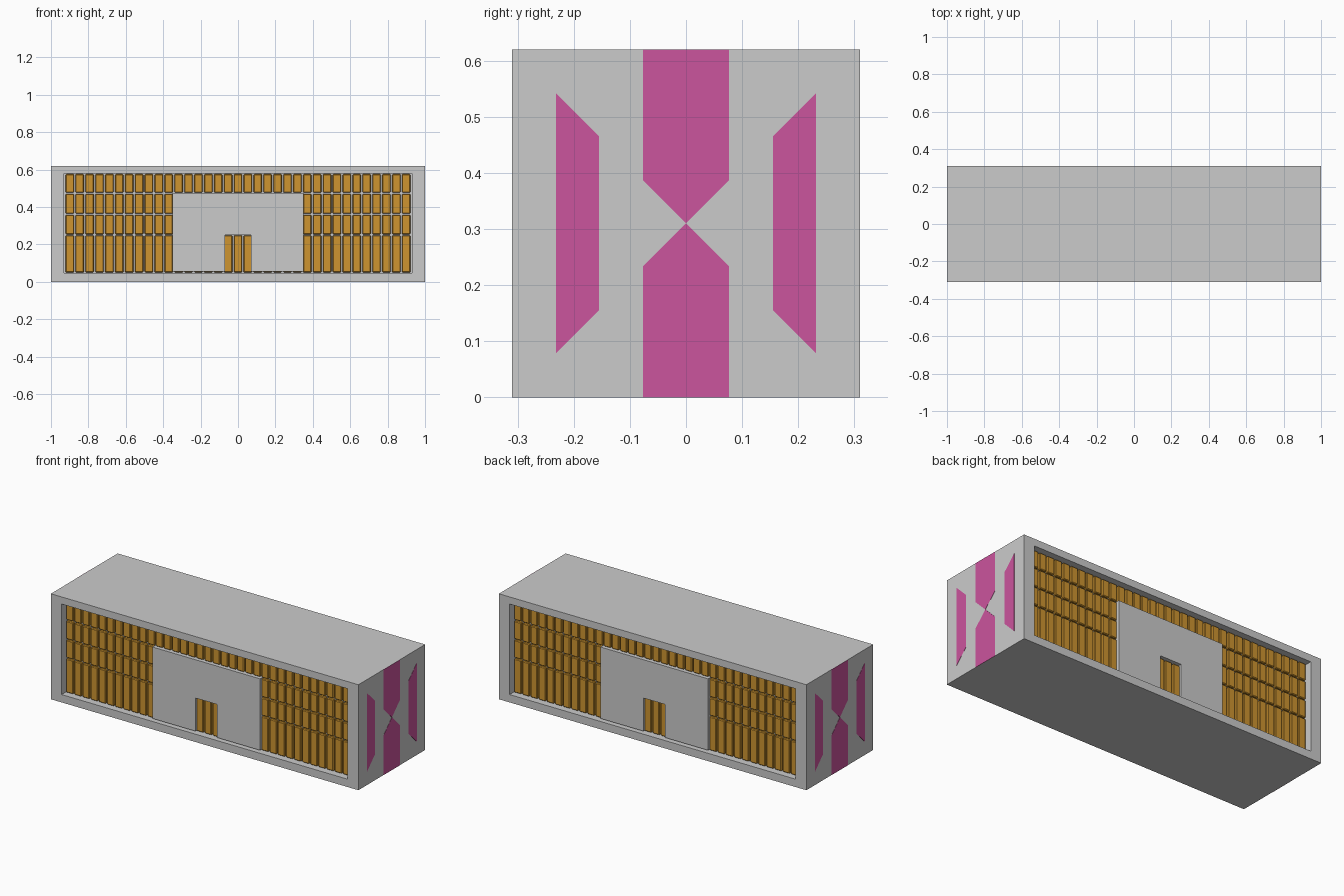
import bpy, bmesh
from mathutils import Vector

if "Cube" in bpy.data.objects:
    bpy.data.objects.remove(bpy.data.objects["Cube"])


def material(name, color):
    m = bpy.data.materials.new(name)
    m.diffuse_color = color
    m.use_nodes = True
    m.node_tree.nodes["Principled BSDF"].inputs["Base Color"].default_value = m.diffuse_color
    return m


ORANGE = material("orange", (0.62, 0.30, 0.03, 1))
PINK = material("pink", (0.60, 0.09, 0.34, 1))

HX, HY, H = 1.0, 0.31, 0.62      # body half length, half depth, height
RX, RZ0, RZ1 = 0.93, 0.046, 0.578  # recess outline
RECESS, SLAT_IN, PANEL_IN = 0.05, 0.03, 0.015


def finish(bm, name, mat=None):
    bmesh.ops.recalc_face_normals(bm, faces=bm.faces)
    me = bpy.data.meshes.new(name)
    bm.to_mesh(me)
    bm.free()
    ob = bpy.data.objects.new(name, me)
    bpy.context.collection.objects.link(ob)
    if mat:
        me.materials.append(mat)
    return ob


def box(bm, x0, x1, y0, y1, z0, z1):
    vs = bmesh.ops.create_cube(bm, size=1)["verts"]
    for v in vs:
        v.co = Vector(((x0 + x1) / 2 + v.co.x * (x1 - x0),
                       (y0 + y1) / 2 + v.co.y * (y1 - y0),
                       (z0 + z1) / 2 + v.co.z * (z1 - z0)))
    return vs


def prism(bm, points, offset):
    face = bm.faces.new([bm.verts.new(p) for p in points])
    new = bmesh.ops.extrude_face_region(bm, geom=[face])["geom"]
    for v in new:
        if isinstance(v, bmesh.types.BMVert):
            v.co += Vector(offset)


# Body: solid block with a shallow recess in front and back
bm = bmesh.new()
box(bm, -HX, HX, -HY, HY, 0, H)
bm.normal_update()
for s in (-1, 1):
    face = next(f for f in bm.faces if f.normal.y * s > 0.9)
    bmesh.ops.inset_individual(bm, faces=[face], thickness=0.04)
    for v in face.verts:
        v.co.x = RX if v.co.x > 0 else -RX
        v.co.z = RZ1 if v.co.z > H / 2 else RZ0
    inner = bmesh.ops.extrude_discrete_faces(bm, faces=[face])["faces"][0]
    for v in inner.verts:
        v.co.y -= s * RECESS
    bm.normal_update()
finish(bm, "body")

# Slats: 35 columns in four rows; the middle rows leave the centre open
PITCH, HALF_W = 0.0529, 0.0225
ROWS = [(0.050, 0.248, 0), (0.254, 0.358, 7), (0.364, 0.470, 7), (0.477, 0.575, 0)]
for s, side in ((-1, "front"), (1, "back")):
    bm = bmesh.new()
    for z0, z1, first in ROWS:
        for col in range(-17, 18):
            if abs(col) >= first:
                x = col * PITCH
                box(bm, x - HALF_W, x + HALF_W,
                    *sorted((s * (HY - RECESS - 0.002), s * (HY - SLAT_IN))), z0, z1)
    ob = finish(bm, side + "_slats", ORANGE)
    bev = ob.modifiers.new("bevel", "BEVEL")
    bev.width, bev.segments = 0.004, 1

    # Centre panel with a doorway notch showing three slats
    outline = [(-0.35, 0.055), (-0.07, 0.055), (-0.07, 0.25), (0.07, 0.25),
               (0.07, 0.055), (0.35, 0.055), (0.35, 0.475), (-0.35, 0.475)]
    bm = bmesh.new()
    prism(bm, [(x, s * (HY - PANEL_IN), z) for x, z in outline],
          (0, -s * (RECESS - PANEL_IN), 0))
    finish(bm, side + "_centre_panel")

# End inlays: two centre arrows meeting at a point and two side bars
ARROW = [(-0.077, 0.31), (0.077, 0.31), (0.077, 0.077), (0, 0), (-0.077, 0.077)]
BAR = [(0.155, -0.155), (0.232, -0.232), (0.232, 0.232), (0.155, 0.155)]
for s, side in ((-1, "left"), (1, "right")):
    bm = bmesh.new()
    for m in (-1, 1):
        prism(bm, [(s * (HX - 0.002), y, H / 2 + m * z) for y, z in ARROW], (s * 0.003, 0, 0))
        prism(bm, [(s * (HX - 0.002), m * y, H / 2 + z) for y, z in BAR], (s * 0.003, 0, 0))
    finish(bm, side + "_end_inlay", PINK)
